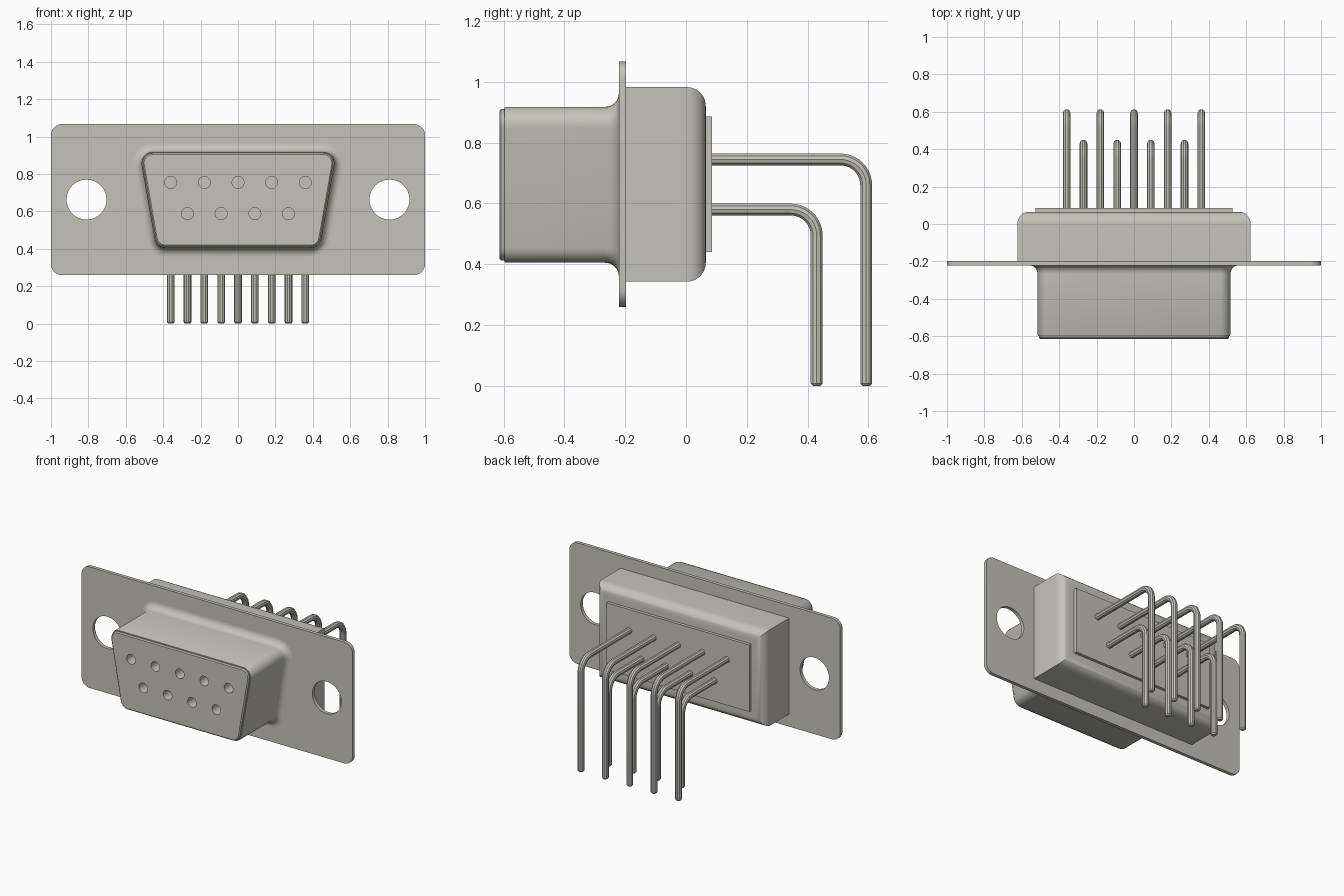
import bpy, bmesh, math
from mathutils import Vector

cube = bpy.data.objects.get("Cube")
if cube:
    bpy.data.objects.remove(cube, do_unlink=True)

metal = bpy.data.materials.new("warm grey metal")
metal.use_nodes = True
COLOUR = (0.56, 0.55, 0.48, 1)
metal.diffuse_color = COLOUR
metal.node_tree.nodes["Principled BSDF"].inputs["Base Color"].default_value = COLOUR

MID_Z = 0.663
ROWS = {"upper": ([-0.36, -0.18, 0, 0.18, 0.36], 0.755, 0.745, 0.593),
        "lower": ([-0.27, -0.09, 0.09, 0.27], 0.588, 0.58, 0.43)}


def select(obj):
    bpy.ops.object.select_all(action="DESELECT")
    obj.select_set(True)
    bpy.context.view_layer.objects.active = obj


def smooth(obj):
    select(obj)
    bpy.ops.object.shade_smooth_by_angle(angle=math.radians(32))


def rounded(corners, radius, seg=8):
    """Outline from corner arcs: (centre x, centre z, start deg, end deg)."""
    pts = []
    for cx, cz, a, b in corners:
        for i in range(seg + 1):
            t = math.radians(a + (b - a) * i / seg)
            pts.append((cx + radius * math.cos(t), cz + radius * math.sin(t)))
    return pts


def d_outline(offset):
    """Rounded trapezoid with sides leaning out by ten degrees."""
    return rounded([(0.456, 0.858, -10, 90), (-0.456, 0.858, 90, 190),
                    (-0.387, 0.465, 190, 270), (0.387, 0.465, 270, 350)], 0.06 + offset)


def rect(hx, hz, zc=MID_Z):
    return [(hx, zc - hz), (hx, zc + hz), (-hx, zc + hz), (-hx, zc - hz)]


def loft(name, sections, ring=False):
    """Skin outlines placed along y; cap the ends, or join them as a ring."""
    bm = bmesh.new()
    loops = [[bm.verts.new((x, y, z)) for x, z in pts] for y, pts in sections]
    pairs = list(zip(loops, loops[1:]))
    if ring:
        pairs.append((loops[-1], loops[0]))
    else:
        bm.faces.new(loops[0])
        bm.faces.new(loops[-1])
    n = len(loops[0])
    for a, b in pairs:
        for i in range(n):
            j = (i + 1) % n
            bm.faces.new((a[i], a[j], b[j], b[i]))
    bmesh.ops.recalc_face_normals(bm, faces=bm.faces)
    mesh = bpy.data.meshes.new(name)
    bm.to_mesh(mesh)
    bm.free()
    mesh.materials.append(metal)
    obj = bpy.data.objects.new(name, mesh)
    bpy.context.collection.objects.link(obj)
    return obj


def drill(obj, holes, radius, y0, y1):
    """Cut round holes along y at the given (x, z) places."""
    for x, z in holes:
        circle = [(x + radius * math.cos(math.tau * i / 32),
                   z + radius * math.sin(math.tau * i / 32)) for i in range(32)]
        cutter = loft("hole_cutter", [(y0, circle), (y1, circle)])
        cutter.hide_render = True
        mod = obj.modifiers.new("hole", "BOOLEAN")
        mod.operation, mod.solver, mod.object = "DIFFERENCE", "EXACT", cutter
        select(obj)
        bpy.ops.object.modifier_apply(modifier=mod.name)
        bpy.data.objects.remove(cutter, do_unlink=True)


# Mounting flange with two screw holes
plate = rounded([(0.94, 1.007, 0, 90), (-0.94, 1.007, 90, 180),
                 (-0.94, 0.319, 180, 270), (0.94, 0.319, 270, 360)], 0.06)
flange = loft("mounting_flange", [(-0.221, plate), (-0.198, plate)])
drill(flange, [(-0.81, MID_Z), (0.81, MID_Z)], 0.107, -0.3, -0.1)
smooth(flange)

# Front shell: flared base, straight wall and hollow inside
sections = [(-0.21, d_outline(0.045))]
for i in range(9):
    t = math.pi / 2 * i / 8
    sections.append((-0.221 - 0.045 * (1 - math.cos(t)), d_outline(0.045 * (1 - math.sin(t)))))
sections += [(-0.592, d_outline(0)), (-0.598, d_outline(-0.003)),
             (-0.598, d_outline(-0.012)), (-0.21, d_outline(-0.012))]
smooth(loft("front_shell", sections, ring=True))

# Socket block inside the shell, with contact holes
socket = loft("socket_block", [(-0.21, d_outline(-0.011)), (-0.592, d_outline(-0.011)),
                               (-0.599, d_outline(-0.007)), (-0.608, d_outline(-0.007)),
                               (-0.614, d_outline(-0.014))])
drill(socket, [(x, hz) for xs, hz, _, _ in ROWS.values() for x in xs], 0.032, -0.7, -0.35)
smooth(socket)

# Rear housing with a rounded back edge
R = 0.062
sections = [(-0.2, rect(0.623, 0.32))]
for i in range(9):
    t = math.pi / 2 * i / 8
    inset = R * (1 - math.cos(t))
    sections.append((0.065 - R + R * math.sin(t), rect(0.623 - inset, 0.32 - inset)))
smooth(loft("rear_housing", sections))

# Thin rear plate the pins come out of
loft("rear_plate", [(0.05, rect(0.527, 0.223)), (0.085, rect(0.527, 0.223))])

# Right-angle pins
BEND = 0.085
for row, (xs, _, z, y) in ROWS.items():
    path = [(0.06, z)]
    for i in range(11):
        t = math.pi / 2 * i / 10
        path.append((y - BEND + BEND * math.sin(t), z - BEND + BEND * math.cos(t)))
    path += [(y, 0.008), (y, 0)]
    for k, x in enumerate(xs, 1):
        curve = bpy.data.curves.new(f"{row}_pin_{k}", "CURVE")
        curve.dimensions = "3D"
        curve.bevel_depth = 0.0205
        curve.bevel_resolution = 3
        curve.use_fill_caps = True
        spline = curve.splines.new("POLY")
        spline.points.add(len(path) - 1)
        for p, (py, pz) in zip(spline.points, path):
            p.co = Vector((x, py, pz, 1))
        spline.points[-1].radius = 0.65
        curve.materials.append(metal)
        pin = bpy.data.objects.new(f"{row}_pin_{k}", curve)
        bpy.context.collection.objects.link(pin)
        select(pin)
        bpy.ops.object.convert(target="MESH")
        smooth(bpy.context.view_layer.objects.active)
